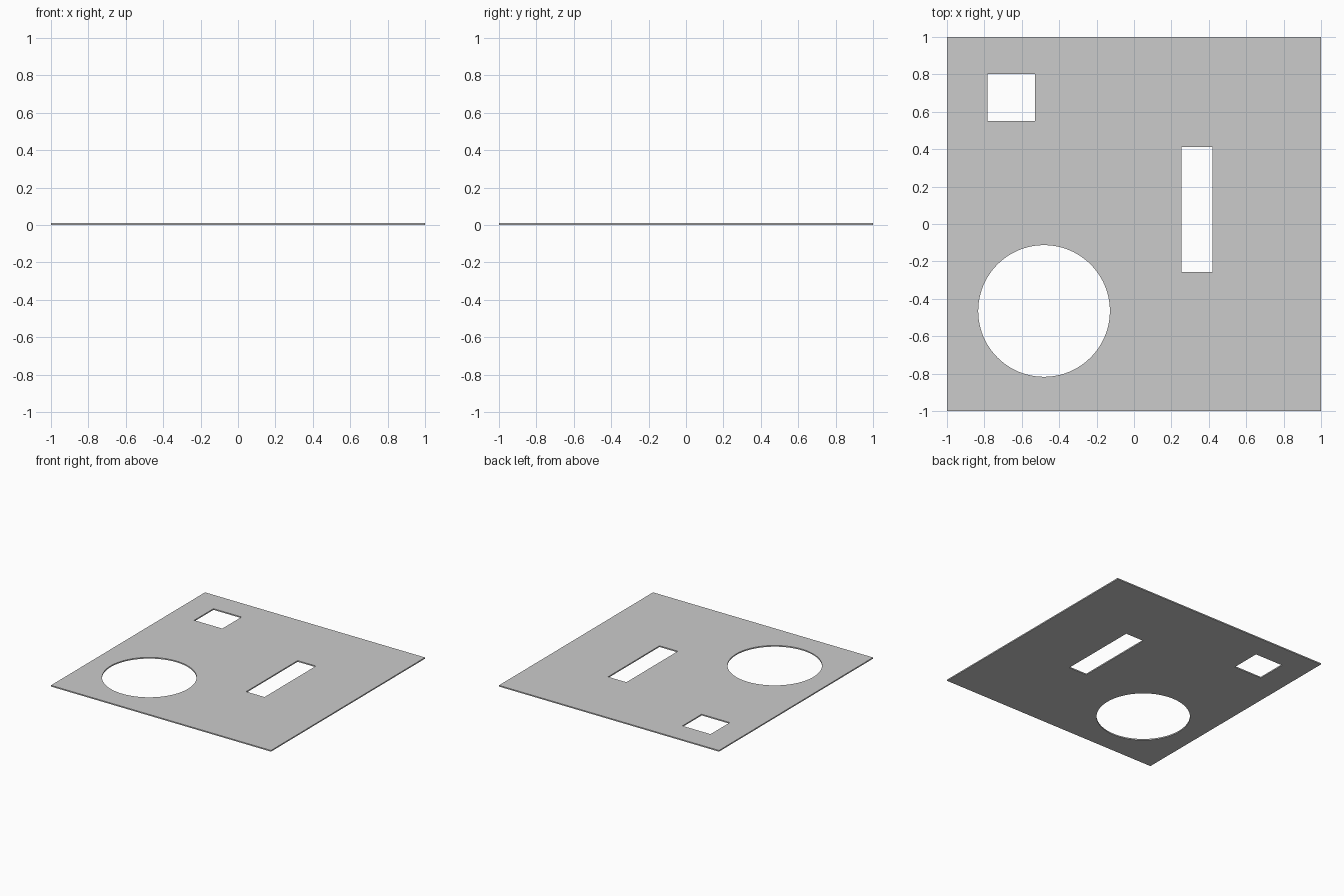
import bpy
import math

if "Cube" in bpy.data.objects:
    bpy.data.objects.remove(bpy.data.objects["Cube"])

THICKNESS = 0.01


def rectangle(x0, x1, y0, y1):
    return [(x0, y0), (x1, y0), (x1, y1), (x0, y1)]


def circle(cx, cy, r, sides=96):
    return [(cx + r * math.cos(2 * math.pi * i / sides),
             cy + r * math.sin(2 * math.pi * i / sides)) for i in range(sides)]


# Plate outline followed by its three openings
outlines = [
    rectangle(-1, 1, -1, 1),
    rectangle(-0.784, -0.528, 0.551, 0.801),   # small square window
    rectangle(0.254, 0.421, -0.257, 0.411),    # tall slot
    circle(-0.481, -0.465, 0.352),             # round hole
]

# Filled 2D curve: inner outlines become holes, extrusion gives the thickness
curve = bpy.data.curves.new("perforated_plate", 'CURVE')
curve.dimensions = '2D'
curve.fill_mode = 'BOTH'
curve.extrude = THICKNESS / 2
for points in outlines:
    spline = curve.splines.new('POLY')
    spline.points.add(len(points) - 1)
    for p, (x, y) in zip(spline.points, points):
        p.co = (x, y, 0, 1)
    spline.use_cyclic_u = True

plate = bpy.data.objects.new("perforated_plate", curve)
plate.location.z = THICKNESS / 2
bpy.context.collection.objects.link(plate)

# Turn into a mesh with smooth hole wall and sharp rims
bpy.context.view_layer.objects.active = plate
plate.select_set(True)
bpy.ops.object.convert(target='MESH')
bpy.ops.object.shade_smooth_by_angle(angle=math.radians(30))
